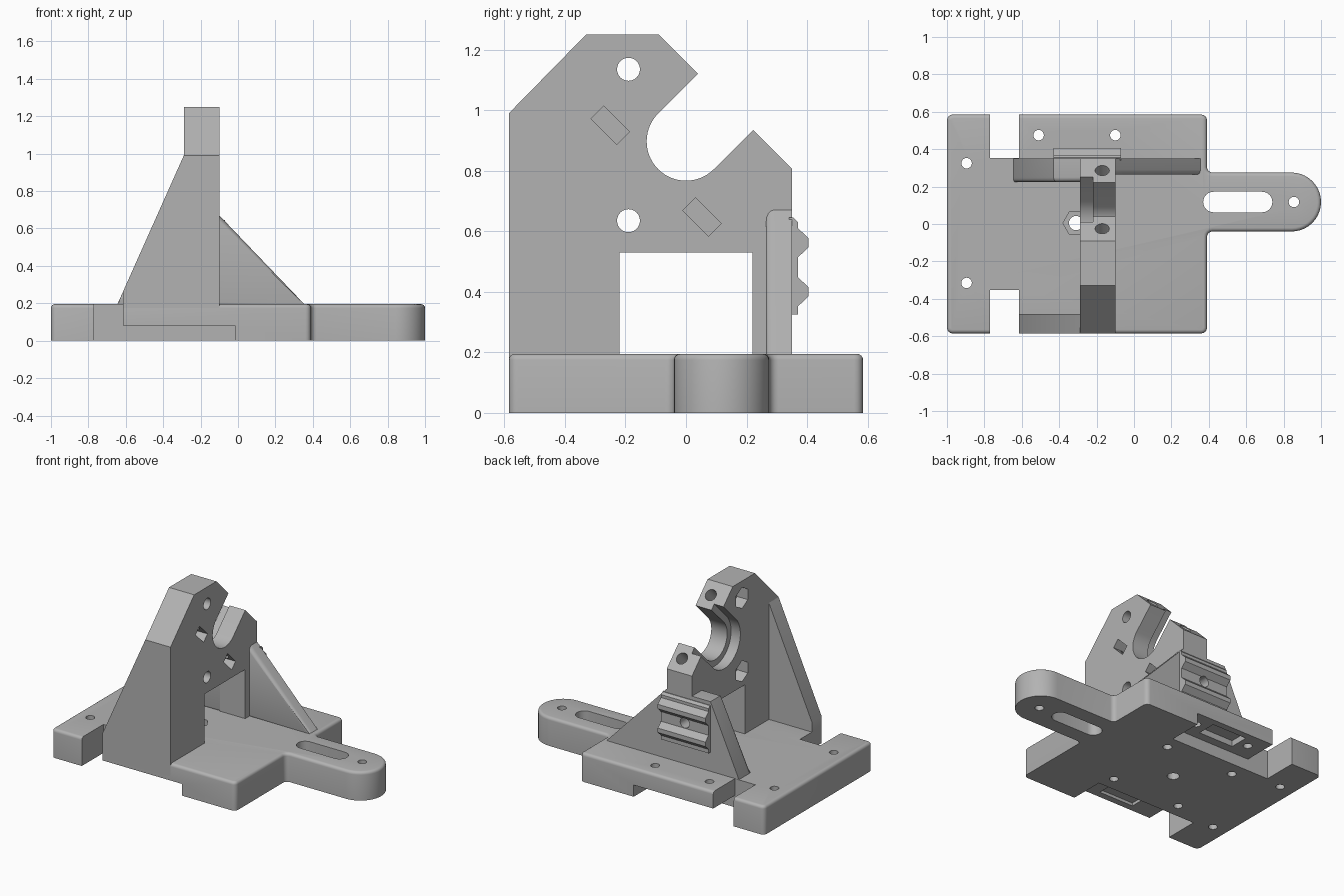
import bpy, bmesh
from math import sin, cos, pi, radians
from mathutils import Vector

if "Cube" in bpy.data.objects:
    bpy.data.objects.remove(bpy.data.objects["Cube"])

grey = bpy.data.materials.new("plain_grey")
grey.use_nodes = True
COLOUR = (0.45, 0.45, 0.45, 1)
grey.diffuse_color = COLOUR
grey.node_tree.nodes["Principled BSDF"].inputs["Base Color"].default_value = COLOUR


def prism(name, pts, axis, lo, hi, bevel=0, pick=None):
    """Extrude a 2D outline along an axis; optionally round the picked edges."""
    place = {"x": lambda u, v, d: (d, u, v),
             "y": lambda u, v, d: (u, d, v),
             "z": lambda u, v, d: (u, v, d)}[axis]
    bm = bmesh.new()
    a = [bm.verts.new(place(u, v, lo)) for u, v in pts]
    b = [bm.verts.new(place(u, v, hi)) for u, v in pts]
    bm.faces.new(a)
    bm.faces.new(b[::-1])
    for i in range(len(pts)):
        j = (i + 1) % len(pts)
        bm.faces.new((a[i], b[i], b[j], a[j]))
    bmesh.ops.recalc_face_normals(bm, faces=bm.faces)
    if bevel:
        edges = [e for e in bm.edges if pick(e)]
        bmesh.ops.bevel(bm, geom=edges, offset=bevel, segments=4,
                        profile=0.5, affect="EDGES")
    me = bpy.data.meshes.new(name)
    bm.to_mesh(me)
    bm.free()
    me.materials.append(grey)
    ob = bpy.data.objects.new(name, me)
    bpy.context.collection.objects.link(ob)
    return ob


def arc(cx, cy, r, start, end, n=12):
    steps = [radians(start + (end - start) * i / n) for i in range(n + 1)]
    return [(cx + r * cos(t), cy + r * sin(t)) for t in steps]


def ring(cx, cy, r, n=24, turn=0):
    return arc(cx, cy, r, turn, turn + 360, n)[:-1]


def rect(x0, y0, x1, y1):
    return [(x0, y0), (x1, y0), (x1, y1), (x0, y1)]


def cut(ob, *cutters):
    for c in cutters:
        m = ob.modifiers.new("cut", "BOOLEAN")
        m.operation, m.solver, m.object = "DIFFERENCE", "EXACT", c
        bpy.context.view_layer.objects.active = ob
        bpy.ops.object.modifier_apply(modifier=m.name)
        bpy.data.objects.remove(c)


def smooth(ob):
    bpy.ops.object.select_all(action="DESELECT")
    ob.select_set(True)
    bpy.context.view_layer.objects.active = ob
    bpy.ops.object.shade_smooth_by_angle(angle=radians(32))


# Base slab with tongue, rounded along its top rim
W, TOP, R = 0.585, 0.195, 0.03
T0, T1 = -0.04, 0.275
TC, TR = (T0 + T1) / 2, (T1 - T0) / 2
outline = (arc(-1 + R, -W + R, R, 180, 270, 4) + arc(0.39 - R, -W + R, R, -90, 0, 4)
           + arc(0.39 + R, T0 - R, R, 180, 90, 4) + arc(1 - TR, TC, TR, -90, 90, 20)
           + arc(0.39 + R, T1 + R, R, 270, 180, 4) + arc(0.39 - R, W - R, R, 0, 90, 4)
           + arc(-1 + R, W - R, R, 90, 180, 4))
base = prism("base", outline, "z", 0, TOP, 0.02,
             lambda e: all(v.co.z > 0.1 for v in e.verts))

# Side notches, underside recesses and their pockets
for s in (-1, 1):
    inner, outer = sorted((s * 0.352, s * 0.7))
    cut(base, prism("notch", rect(-0.77, inner, -0.615, outer), "z", -0.1, 0.4),
        prism("recess", rect(-0.65, inner, -0.015, outer), "z", -0.1, 0.08))
    p0, p1 = sorted((s * 0.41, s * 0.54))
    cut(base, prism("pocket", rect(-0.44, p0, -0.18, p1), "z", 0, 0.12))

# Base holes: through holes, blind holes, centre nut trap and tongue slot
for x, y in ((-0.895, 0.325), (-0.895, -0.315), (-0.51, 0.475), (-0.1, 0.475), (0.855, TC)):
    cut(base, prism("hole", ring(x, y, 0.028), "z", -0.1, 0.4))
for sx in (-1, 1):
    for sy in (-1, 1):
        cut(base, prism("hole", ring(-0.31 + sx * 0.257, sy * 0.255, 0.028), "z", -0.1, 0.12))
cut(base, prism("hole", ring(-0.31, 0.005, 0.038), "z", -0.1, 0.4),
    prism("trap", ring(-0.31, 0.005, 0.07, 6), "z", 0.1, 0.4),
    prism("slot", arc(0.425, TC, 0.055, 90, 270) + arc(0.685, TC, 0.055, -90, 90),
          "z", -0.1, 0.4))

# Upright clamp plate with a diagonal open slot
X0, X1 = -0.29, -0.1
profile = ([(-W, 0.1), (-W, 0.99), (-0.33, 1.25), (-0.09, 1.25), (0.04, 1.12)]
           + arc(0, 0.897, 0.13, 135, 315, 28)
           + [(0.222, 0.935), (0.35, 0.807), (0.35, 0.1), (0.22, 0.1),
              (0.22, 0.53), (-0.22, 0.53), (-0.22, 0.1)])
upright = prism("upright_plate", profile, "x", X0, X1)

# Wider step of the slot on one face
step = arc(0, 0.897, 0.172, 135, 315, 28)
step += [(y + 0.4, z + 0.4) for y, z in (step[-1], step[0])]
cut(upright, prism("step", step, "x", -0.4, -0.22))

# Plate bolt holes with hexagon traps
for z in (1.135, 0.635):
    cut(upright, prism("hole", ring(-0.19, z, 0.038), "x", -0.4, 0),
        prism("trap", ring(-0.19, z, 0.072, 6, 30), "x", -0.4, -0.21))

# Diagonal clamp screw holes and their nut slots
for face, nut in (((-0.025, 1.185), (-0.25, 0.95)), ((0.286, 0.871), (0.053, 0.647))):
    drill = prism("drill", ring(0, 0, 0.038), "z", -0.05, 0.36)
    drill.rotation_mode = "QUATERNION"
    drill.rotation_quaternion = Vector((0, -1, -1)).to_track_quat("Z", "Y")
    drill.location = (-0.17, *face)
    bpy.context.view_layer.update()
    k = 0.7071
    nut_slot = [(nut[0] + k * (u + v), nut[1] + k * (u - v))
                for u, v in rect(-0.03, -0.06, 0.03, 0.06)]
    cut(upright, drill, prism("nut_slot", nut_slot, "x", -0.24, 0))


# Gussets bracing the plate
def sloped(edge_y):
    def pick(e):
        d = e.verts[0].co - e.verts[1].co
        return (all(abs(v.co.y - edge_y) < 1e-4 and v.co.z > 0.15 for v in e.verts)
                and abs(d.x) > 0.01)
    return pick


front_gusset = prism("front_gusset", [(-0.615, 0.1), (-0.615, 0.262), (X0, 0.99), (X0, 0.1)],
                     "y", -W, -0.48)
rear_gusset = prism("rear_gusset", [(-0.645, 0.18), (-0.645, 0.195), (-0.43, 0.67),
                                    (X0, 0.67), (X0, 0.18)],
                    "y", 0.225, 0.35, 0.025, sloped(0.225))
side_gusset = prism("side_gusset", [(X1, 0.18), (X1, 0.67), (0.355, 0.195), (0.355, 0.18)],
                    "y", 0.265, 0.35, 0.025, sloped(0.265))

# Ridged rail on the back of the post
rail_profile = [(0.34, 0.325), (0.37, 0.325)]
for z in (0.4, 0.562):
    rail_profile += [(0.37, z - 0.048), (0.405, z - 0.015), (0.405, z + 0.015), (0.37, z + 0.048)]
rail_profile += [(0.37, 0.63), (0.355, 0.645), (0.34, 0.645)]
rail = prism("ridged_rail", rail_profile, "x", -0.43, -0.07)
for ob in (rail, upright):
    cut(ob, prism("hole", ring(-0.25, 0.485, 0.035), "y", 0.1, 0.5))

for ob in (base, upright, front_gusset, rear_gusset, side_gusset, rail):
    smooth(ob)
